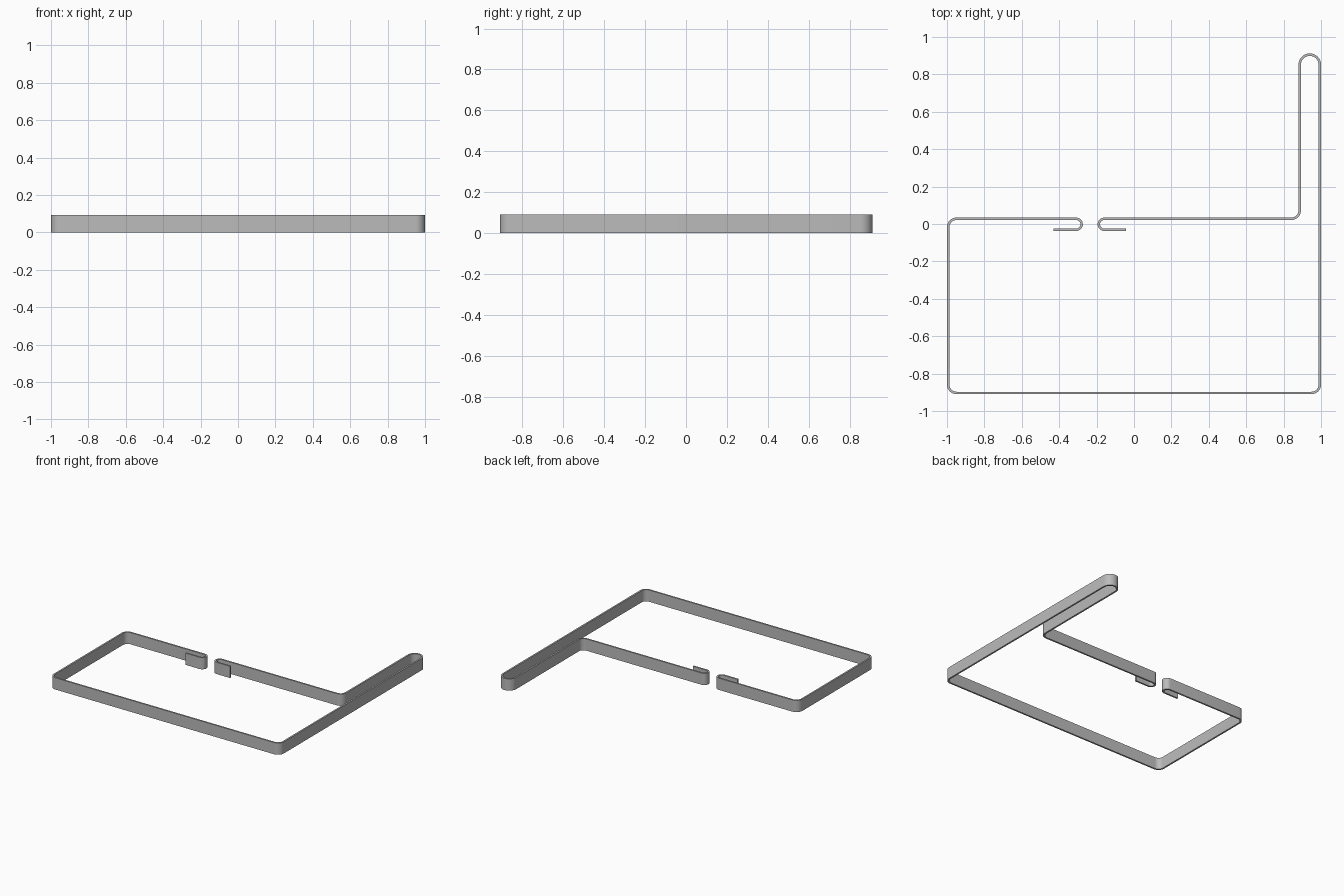
import bpy, bmesh, math
from mathutils import Vector

cube = bpy.data.objects.get("Cube")
if cube:
    bpy.data.objects.remove(cube)

HEIGHT, THICK, STEPS = 0.092, 0.013, 8

steel = bpy.data.materials.new("grey steel")
steel.use_nodes = True
colour = (0.5, 0.5, 0.5, 1)
steel.diffuse_color = colour
steel.node_tree.nodes["Principled BSDF"].inputs["Base Color"].default_value = colour


def rounded_path(corners):
    """Turn (x, y, radius) corners into points, each corner an arc."""
    pts = []
    for i, (x, y, r) in enumerate(corners):
        p = Vector((x, y))
        if r == 0:
            pts.append(p)
            continue
        a = (Vector(corners[i - 1][:2]) - p).normalized()
        b = (Vector(corners[i + 1][:2]) - p).normalized()
        centre = p + (a + b) * r          # all bends are right angles
        for k in range(STEPS + 1):
            t = k / STEPS * math.pi / 2
            q = centre - b * r * math.cos(t) - a * r * math.sin(t)
            if not pts or (q - pts[-1]).length > 1e-4:
                pts.append(q)
    return pts


def bent_strip(name, path):
    """Upright flat bar that follows a path in plan."""
    bm = bmesh.new()
    rings = []
    for i, p in enumerate(path):
        d0 = (p - path[i - 1]).normalized() if i else None
        d1 = (path[i + 1] - p).normalized() if i < len(path) - 1 else d0
        d0 = d0 or d1
        tangent = (d0 + d1).normalized()
        side = Vector((-tangent.y, tangent.x)) * THICK / 2 / tangent.dot(d1)
        l, r = p + side, p - side
        rings.append([bm.verts.new((q.x, q.y, z)) for q, z in
                      ((l, 0), (r, 0), (r, HEIGHT), (l, HEIGHT))])
    for a, b in zip(rings, rings[1:]):
        for k in range(4):
            n = (k + 1) % 4
            bm.faces.new((a[k], a[n], b[n], b[k]))
    bm.faces.new(rings[0])
    bm.faces.new(rings[-1])
    bmesh.ops.recalc_face_normals(bm, faces=bm.faces)
    mesh = bpy.data.meshes.new(name)
    bm.to_mesh(mesh)
    bm.free()
    mesh.materials.append(steel)
    obj = bpy.data.objects.new(name, mesh)
    bpy.context.collection.objects.link(obj)
    bpy.ops.object.select_all(action='DESELECT')
    obj.select_set(True)
    bpy.context.view_layer.objects.active = obj
    bpy.ops.object.shade_smooth_by_angle(angle=math.radians(30))
    return obj


# Bar outline: left hook, rectangular loop, long folded finger, right hook
X, Y, BEND = 0.9935, 0.9035, 0.045
BACK, TAB = 0.028, -0.031
HOOK = (BACK - TAB) / 2
FINGER = 0.886
FOLD = (X - FINGER) / 2

bent_strip("bent_strip_stirrup", rounded_path([
    (-0.43, TAB, 0),
    (-0.28, TAB, HOOK),
    (-0.28, BACK, HOOK),
    (-X, BACK, BEND),
    (-X, -Y, BEND),
    (X, -Y, BEND),
    (X, Y + 0.002, FOLD),
    (FINGER, Y + 0.002, FOLD),
    (FINGER, BACK, BEND),
    (-0.188, BACK, HOOK),
    (-0.188, TAB, HOOK),
    (-0.042, TAB, 0),
]))
